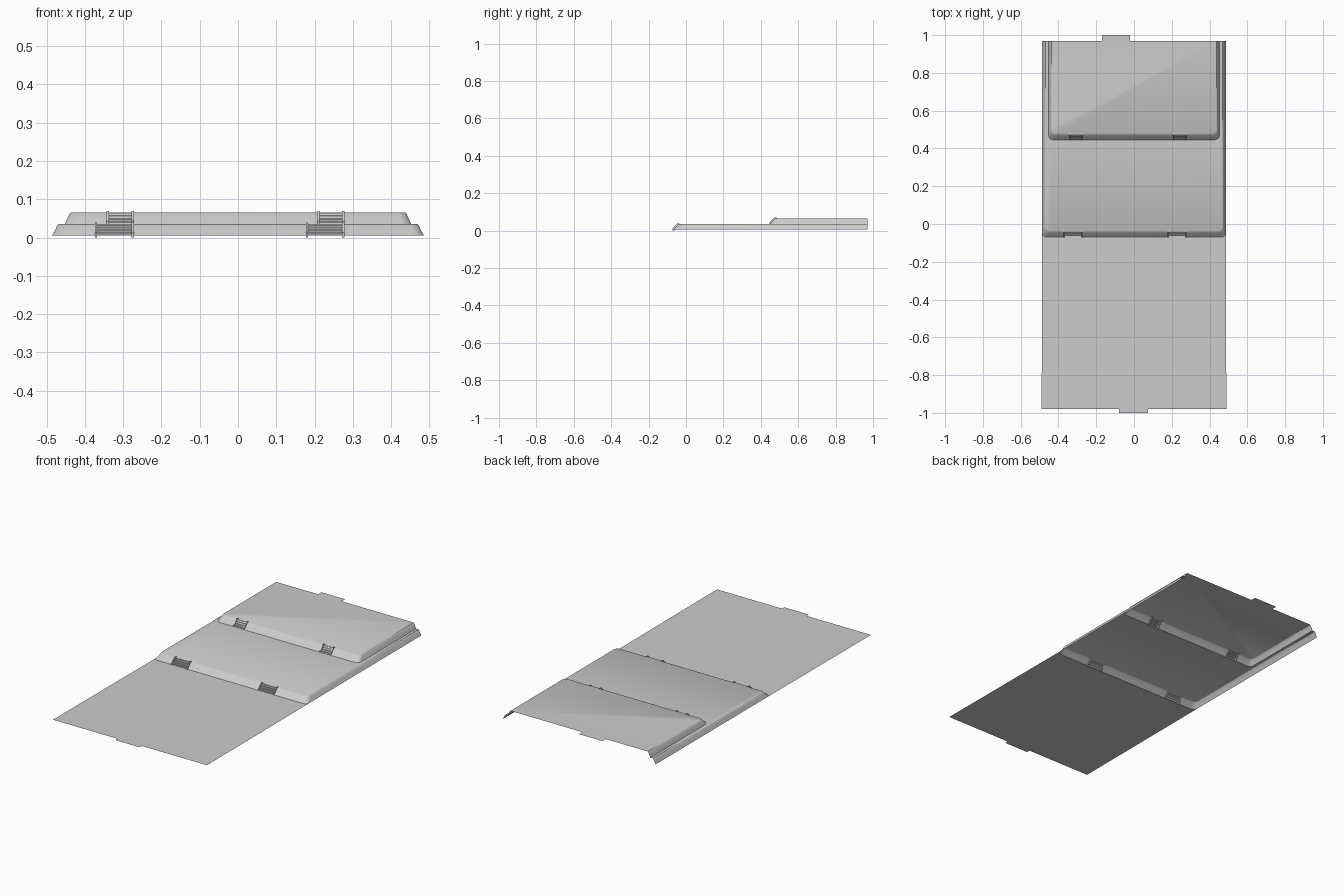
import bpy, bmesh
from math import sin, cos, pi
from mathutils import Vector

if "Cube" in bpy.data.objects:
    bpy.data.objects.remove(bpy.data.objects["Cube"])

grey = bpy.data.materials.new("light grey")
grey.use_nodes = True
colour = (0.6, 0.6, 0.6, 1)
grey.diffuse_color = colour
grey.node_tree.nodes["Principled BSDF"].inputs["Base Color"].default_value = colour

BACK, FRONT = 0.97, -0.98
GROUND, MID, TOP = 0.005, 0.035, 0.066


def finish(name, bm, smooth=False):
    mesh = bpy.data.meshes.new(name)
    bm.to_mesh(mesh)
    bm.free()
    mesh.materials.append(grey)
    obj = bpy.data.objects.new(name, mesh)
    bpy.context.collection.objects.link(obj)
    if smooth:
        bpy.ops.object.select_all(action="DESELECT")
        obj.select_set(True)
        bpy.context.view_layer.objects.active = obj
        bpy.ops.object.shade_smooth_by_angle(angle=0.6)
    return obj


def outline(hx, y, z, r=0.025, n=6):
    """Open U-shaped contour with two rounded front corners."""
    right = [(hx - r + r * cos(a), y + r - r * sin(a))
             for a in (i * pi / 2 / n for i in range(n + 1))]
    half = [(hx, BACK)] + right
    pts = [(-px, py) for px, py in half] + half[::-1]
    return [Vector((px, py, z)) for px, py in pts]


# Two terraces lofted as one hollow sheet
bm = bmesh.new()
levels = [(0.486, -0.070, GROUND), (0.478, -0.055, 0.018), (0.472, -0.042, 0.032),
          (0.468, -0.036, MID), (0.453, 0.446, MID), (0.446, 0.460, 0.049),
          (0.440, 0.473, 0.063), (0.436, 0.479, TOP)]
rows = [[bm.verts.new(p) for p in outline(*level)] for level in levels]
for low, high in zip(rows, rows[1:]):
    for i in range(len(low) - 1):
        bm.faces.new((low[i], low[i + 1], high[i + 1], high[i]))
bm.faces.new(rows[-1])
finish("terraces", bm, smooth=True)

# Flat ground in front, meeting the foot of the lower bank
bm = bmesh.new()
edge = outline(*levels[0])[1:-1]
corners = [Vector((0.489, FRONT, GROUND)), Vector((-0.489, FRONT, GROUND))]
bm.faces.new([bm.verts.new(p) for p in edge[::-1] + corners[::-1]])
bmesh.ops.recalc_face_normals(bm, faces=bm.faces)
for f in bm.faces:
    if f.normal.z < 0:
        f.normal_flip()
finish("ground", bm)


# Path stubs at both ends
def flat_tab(name, x0, x1, y0, y1, z):
    bm = bmesh.new()
    bm.faces.new([bm.verts.new((x, y, z)) for x, y in
                  ((x0, y0), (x1, y0), (x1, y1), (x0, y1))])
    finish(name, bm)


flat_tab("front_path_stub", -0.08, 0.075, -1.0, FRONT, GROUND)
flat_tab("back_path_stub", -0.17, -0.02, BACK, 1.0, TOP)


# Stairs: a folded sheet of steps between two sloping side rails
def stairs(name, x0, x1, y, z0, z1, steps=4):
    run, rise = 0.034 / steps, (z1 - z0) / steps
    bm = bmesh.new()
    path = [(y, z0)]
    for i in range(steps):
        path += [(y + i * run, z0 + (i + 1) * rise), (y + (i + 1) * run, z0 + (i + 1) * rise)]
    sides = [[bm.verts.new((x, py, pz)) for py, pz in path] for x in (x0, x1)]
    for i in range(len(path) - 1):
        bm.faces.new((sides[0][i], sides[1][i], sides[1][i + 1], sides[0][i + 1]))
    finish(name + "_steps", bm)

    bm = bmesh.new()
    for x in (x0, x1):
        profile = [(y - 0.004, z0 - 0.005), (y - 0.004, z0 + 0.008), (y + 0.022, z1 + 0.004),
                   (y + 0.034, z1 + 0.004), (y + 0.034, z1 - 0.003), (y + 0.006, z0 - 0.005)]
        face = bm.faces.new([bm.verts.new((x - 0.003, py, pz)) for py, pz in profile])
        grown = bmesh.ops.extrude_face_region(bm, geom=[face])["geom"]
        bmesh.ops.translate(bm, vec=(0.006, 0, 0),
                            verts=[v for v in grown if isinstance(v, bmesh.types.BMVert)])
    bmesh.ops.recalc_face_normals(bm, faces=bm.faces)
    finish(name + "_rails", bm)


stairs("lower_right_stairs", -0.371, -0.275, -0.068, GROUND, MID)
stairs("lower_left_stairs", 0.180, 0.275, -0.068, GROUND, MID)
stairs("upper_right_stairs", -0.340, -0.275, 0.450, MID, TOP)
stairs("upper_left_stairs", 0.210, 0.275, 0.450, MID, TOP)
